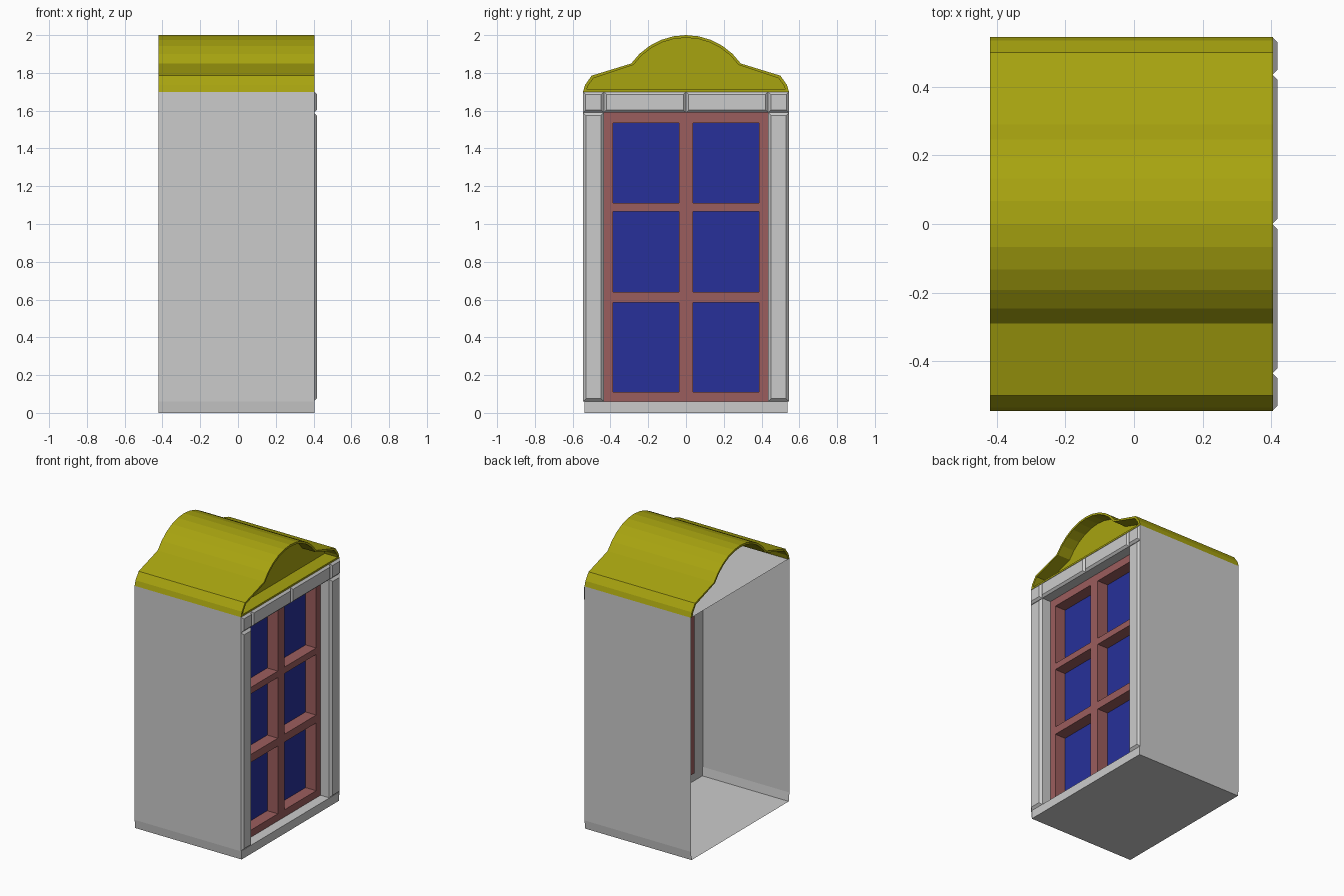
import bpy, bmesh, math

if "Cube" in bpy.data.objects:
    bpy.data.objects.remove(bpy.data.objects["Cube"])

def material(name, rgb):
    m = bpy.data.materials.new(name)
    m.diffuse_color = (*rgb, 1)
    m.use_nodes = True
    m.node_tree.nodes["Principled BSDF"].inputs["Base Color"].default_value = m.diffuse_color
    return m

YELLOW = material("roof_yellow", (0.39, 0.37, 0.005))
RED = material("frame_red", (0.33, 0.11, 0.11))
BLUE = material("pane_blue", (0.02, 0.03, 0.32))

def finish(bm, name, mat=None):
    me = bpy.data.meshes.new(name)
    bm.to_mesh(me)
    bm.free()
    ob = bpy.data.objects.new(name, me)
    bpy.context.collection.objects.link(ob)
    if mat:
        me.materials.append(mat)
    return ob

def box(name, x, y, z, mat=None, chamfer=0):
    """Box from (min, max) ranges; chamfer cuts the edges of the +x face."""
    bm = bmesh.new()
    bmesh.ops.create_cube(bm, size=1)
    for v in bm.verts:
        v.co = [r[0] + (c + 0.5) * (r[1] - r[0]) for c, r in zip(v.co, (x, y, z))]
    if chamfer:
        edges = [e for e in bm.edges if all(v.co.x > x[1] - 1e-5 for v in e.verts)]
        bmesh.ops.bevel(bm, geom=edges, offset=chamfer, segments=1, affect='EDGES')
    return finish(bm, name, mat)

def sheet(name, faces, mat=None):
    bm = bmesh.new()
    for f in faces:
        bm.faces.new([bm.verts.new(p) for p in f])
    bmesh.ops.remove_doubles(bm, verts=bm.verts, dist=1e-5)
    return finish(bm, name, mat)

BACK, FRONT = -0.42, 0.405
W, WB = 0.545, 0.538       # wall half width, and at the tapered foot
OPEN, SILL, HEAD, TOP = 0.435, 0.06, 1.59, 1.70

# Side walls with a tapered foot
for s, side in ((-1, "front"), (1, "rear")):
    faces = []
    for (y0, z0), (y1, z1) in (((WB, 0), (W, SILL)), ((W, SILL), (W, TOP))):
        f = [(BACK, s * y0, z0), (FRONT, s * y0, z0), (FRONT, s * y1, z1), (BACK, s * y1, z1)]
        faces.append(f if s < 0 else f[::-1])
    sheet(side + "_wall", faces)

# Floor and attic floor; the back stays open
sheet("floor", [[(BACK, -WB, 0), (BACK, WB, 0), (FRONT, WB, 0), (FRONT, -WB, 0)]])
sheet("attic_floor", [[(BACK, -W, TOP), (FRONT, -W, TOP), (FRONT, W, TOP), (BACK, W, TOP)]])

# Stone surround
box("sill", (0.25, FRONT), (-WB, WB), (0, SILL))
for s, side in ((-1, "front"), (1, "rear")):
    a, b = sorted((s * OPEN, s * W))
    box(side + "_post", (0.25, 0.418), (a, b), (SILL, HEAD), chamfer=0.016)
    box(side + "_corner_block", (0.25, 0.418), (a, b), (HEAD, TOP), chamfer=0.014)
    a, b = sorted((0, s * OPEN))
    box(side + "_lintel", (0.25, 0.418), (a, b), (HEAD, TOP), chamfer=0.014)

# Window frame: stiles, rails between panes, and the panes
FX = (0.24, 0.335)
pane_rows = [(0.11, 0.585), (0.64, 1.065), (1.11, 1.535)]
for i, (a, b) in enumerate([(-OPEN, -0.387), (-0.037, 0.037), (0.387, OPEN)]):
    box(f"frame_stile_{i}", FX, (a, b), (SILL, HEAD), RED)
levels = [SILL] + [z for row in pane_rows for z in row] + [HEAD]
for c, (y0, y1) in enumerate([(-0.387, -0.037), (0.037, 0.387)]):
    for i in range(0, 8, 2):
        box(f"frame_rail_{c}_{i // 2}", FX, (y0, y1), (levels[i], levels[i + 1]), RED)
    for r, (z0, z1) in enumerate(pane_rows):
        box(f"pane_{c}_{r}", (0.243, 0.253), (y0, y1), (z0, z1), BLUE)

# Roof shell: arched crown with flared eaves
def profile(radius, eave):
    half = math.asin(0.29 / 0.355)
    arc = [(radius * math.sin(a), 1.645 + radius * math.cos(a))
           for a in (half * (i / 5 - 1) for i in range(11))]
    return [(-y, z) for y, z in eave] + arc + [(y, z) for y, z in eave[::-1]]

outer = profile(0.355, [(W, TOP), (0.535, 1.735), (0.5, 1.785)])
inner = profile(0.341, [(0.53, TOP), (0.518, 1.732), (0.49, 1.772)])
bm = bmesh.new()
rings = [[bm.verts.new((x, y, z)) for y, z in p]
         for p, x in ((outer, BACK), (outer, FRONT), (inner, FRONT), (inner, BACK))]
for k in range(4):
    r0, r1 = rings[k], rings[(k + 1) % 4]
    for i in range(len(outer) - 1):
        bm.faces.new((r0[i], r1[i], r1[i + 1], r0[i + 1]))
for j in (0, -1):
    bm.faces.new([r[j] for r in rings])
bmesh.ops.recalc_face_normals(bm, faces=bm.faces)
finish(bm, "roof", YELLOW)

# Recessed gable panel and the ledge in front of it
GX = 0.305
sheet("gable_panel", [[(GX, y, z) for y, z in inner[::-1]][::-1]], YELLOW).data.flip_normals()
box("gable_ledge", (GX, FRONT), (-0.53, 0.53), (TOP, 1.712), YELLOW)
